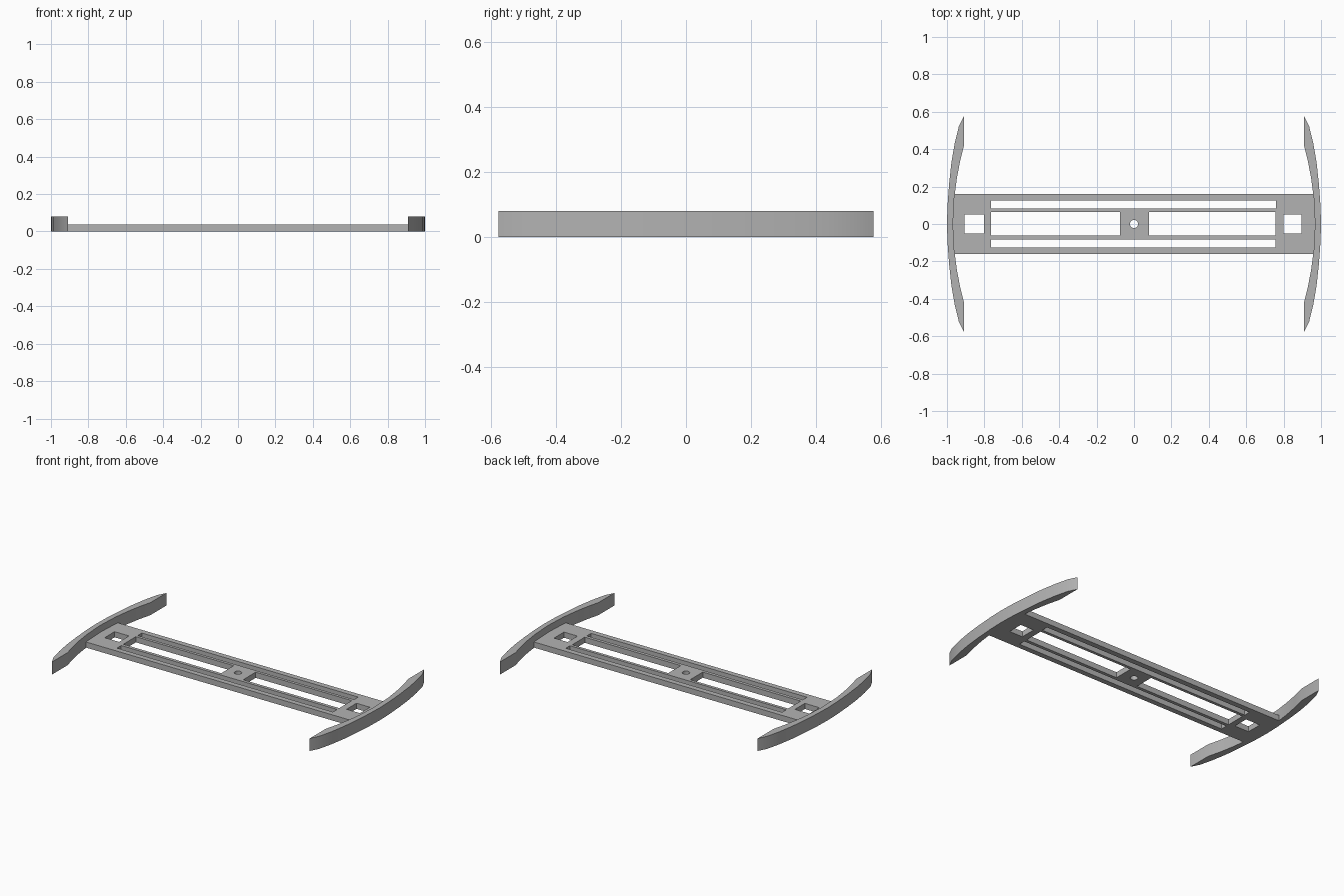
import bpy, bmesh, math

cube = bpy.data.objects.get("Cube")
if cube:
    bpy.data.objects.remove(cube, do_unlink=True)

grey = bpy.data.materials.new("plain grey")
grey.use_nodes = True
color = (0.45, 0.45, 0.45, 1)
grey.diffuse_color = color
grey.node_tree.nodes["Principled BSDF"].inputs["Base Color"].default_value = color


def prism(name, outline, z0, z1):
    """Extrude a flat outline from z0 to z1."""
    bm = bmesh.new()
    base = bm.faces.new([bm.verts.new((x, y, z0)) for x, y in outline])
    top = bmesh.ops.extrude_face_region(bm, geom=[base])["geom"]
    for v in top:
        if isinstance(v, bmesh.types.BMVert):
            v.co.z = z1
    bmesh.ops.recalc_face_normals(bm, faces=bm.faces)
    mesh = bpy.data.meshes.new(name)
    bm.to_mesh(mesh)
    bm.free()
    mesh.materials.append(grey)
    obj = bpy.data.objects.new(name, mesh)
    bpy.context.collection.objects.link(obj)
    return obj


def rect(x0, x1, y0, y1):
    return [(x0, y0), (x1, y0), (x1, y1), (x0, y1)]


def cut(target, outline):
    """Cut an opening right through the target."""
    cutter = prism("opening_cutter", outline, -0.1, 0.2)
    cutter.hide_render = True
    cutter.hide_viewport = True
    cutter.display_type = 'WIRE'
    mod = target.modifiers.new("opening", 'BOOLEAN')
    mod.operation = 'DIFFERENCE'
    mod.solver = 'EXACT'
    mod.object = cutter


# Base plate with its slots, windows, square holes and centre hole
plate = prism("base_plate", rect(-0.975, 0.975, -0.16, 0.16), 0, 0.036)
openings = [
    rect(-0.905, -0.803, -0.05, 0.05), rect(0.80, 0.895, -0.05, 0.05),
    rect(-0.765, -0.075, -0.062, 0.064), rect(0.08, 0.757, -0.062, 0.064),
    rect(-0.765, 0.76, 0.083, 0.125), rect(-0.765, 0.757, -0.126, -0.083),
]
openings.append([(0.022 * math.cos(a), 0.022 * math.sin(a))
                 for a in (i * math.tau / 24 for i in range(24))])
for outline in openings:
    cut(plate, outline)

# Curved end bars: bowed outer edge, tighter inner edge, flat trimmed tips
outer = [(1.0, 0), (0.997, 0.1), (0.988, 0.22), (0.976, 0.33),
         (0.959, 0.43), (0.937, 0.52), (0.909, 0.576)]
inner = [(0.909, 0.418), (0.93, 0.335), (0.947, 0.245),
         (0.961, 0.14), (0.968, 0)]
half = outer + inner
outline = half + [(x, -y) for x, y in reversed(half[1:-1])]
for name, side in (("left_end_bar", 1), ("right_end_bar", -1)):
    bar = prism(name, [(side * x, y) for x, y in outline], 0, 0.08)
    bpy.ops.object.select_all(action='DESELECT')
    bar.select_set(True)
    bpy.context.view_layer.objects.active = bar
    bpy.ops.object.shade_smooth_by_angle(angle=math.radians(25))
